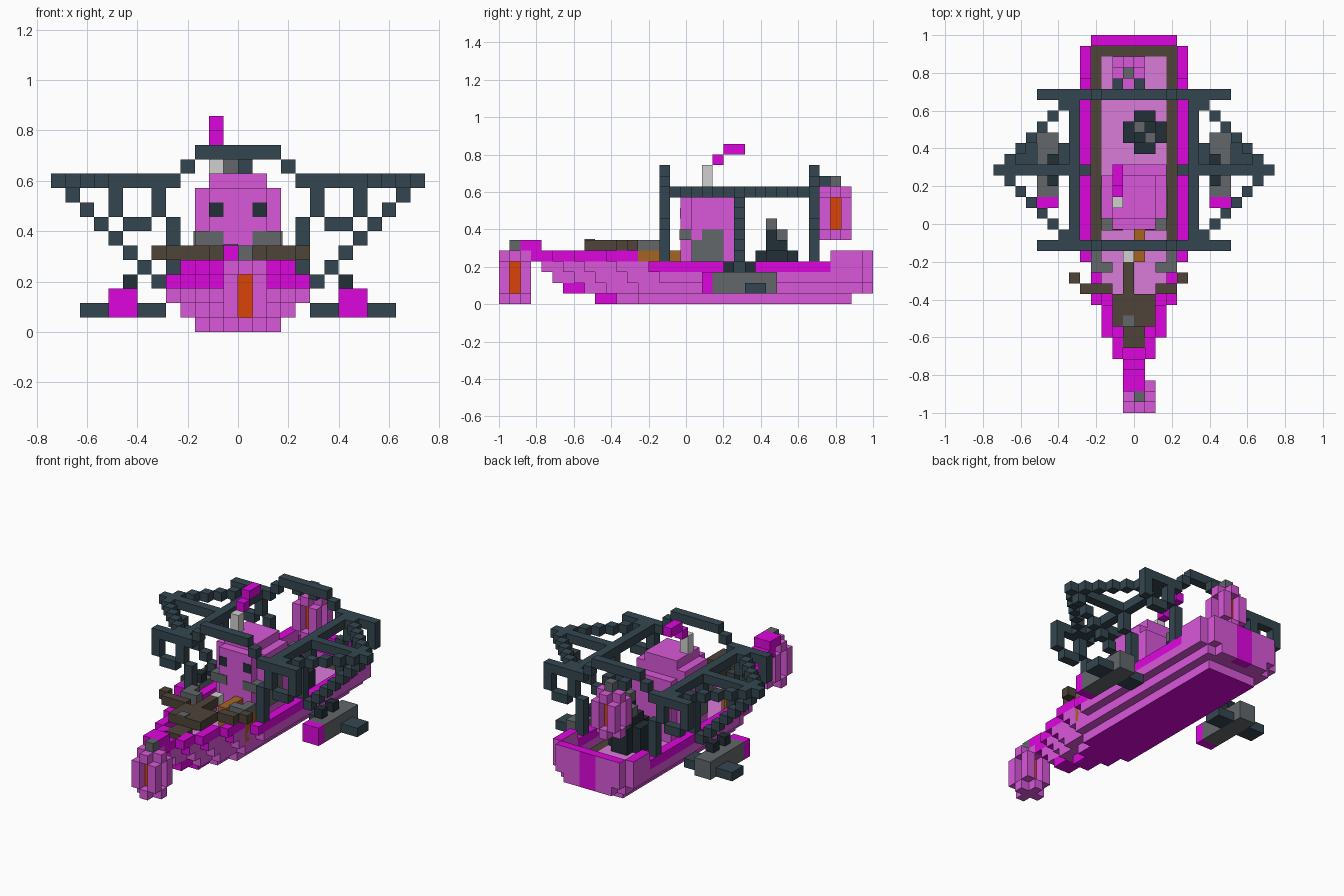
import bpy, bmesh

if "Cube" in bpy.data.objects:
    bpy.data.objects.remove(bpy.data.objects["Cube"], do_unlink=True)

V = 2 / 35  # size of one block


def lin(c):
    c /= 255
    return c / 12.92 if c <= 0.04045 else ((c + 0.055) / 1.055) ** 2.4


COLOURS = {
    "purple": (218, 88, 218), "magenta": (222, 6, 222), "pale_purple": (218, 124, 218),
    "slate": (52, 70, 80), "black": (34, 46, 55), "grey": (98, 103, 106),
    "pale_grey": (208, 208, 208), "brown": (78, 68, 57), "orange": (218, 68, 10),
    "ochre": (166, 100, 36)}
MATS = {}
for key, rgb in COLOURS.items():
    m = bpy.data.materials.new(key)
    m.use_nodes = True
    col = [lin(c) for c in rgb] + [1]
    m.diffuse_color = col
    m.node_tree.nodes["Principled BSDF"].inputs["Base Color"].default_value = col
    MATS[key] = m


def build(name, boxes, rule=None):
    """boxes: (x0, x1, y0, y1, z0, z1, colour) in blocks, y counted from the bow."""
    bm = bmesh.new()
    used = []

    def slot(c):
        if c not in used:
            used.append(c)
        return used.index(c)

    for x0, x1, y0, y1, z0, z1, c in boxes:
        r = bmesh.ops.create_cube(bm, size=1)
        for v in r["verts"]:
            v.co = ((x0 + x1) / 2 + v.co.x * (x1 - x0),
                    (y0 + y1) / 2 + v.co.y * (y1 - y0) - 17.5,
                    (z0 + z1) / 2 + v.co.z * (z1 - z0))
            v.co *= V
        for f in {f for v in r["verts"] for f in v.link_faces}:
            f.normal_update()
            f.material_index = slot(rule(f.normal, c) if rule else c)
    me = bpy.data.meshes.new(name)
    bm.to_mesh(me)
    bm.free()
    for c in used:
        me.materials.append(MATS[c])
    ob = bpy.data.objects.new(name, me)
    bpy.context.collection.objects.link(ob)
    return ob


def both(boxes):
    return boxes + [(-b[1], -b[0]) + tuple(b[2:]) for b in boxes]


# Hull: stepped layers, each starting further aft the lower it lies
STEPS = [(3, 1), (5, 2), (7, 3), (10, 4), (13, 5)]


def spans(shift, wmax, end):
    steps = [(j + shift, w) for j, w in STEPS if w <= wmax]
    ends = [s[0] for s in steps[1:]] + [end]
    return [(a, b, w) for (a, w), b in zip(steps, ends)]


def layer(z, shift, wmax, end):
    return [(-w, w, a, b, z, z + 1, "magenta" if w == 1 else "purple")
            for a, b, w in spans(shift, wmax, end)]


def ring(z, shift, wmax, end, colour):
    boxes = []
    for a, b, w in spans(shift, wmax, end):
        wall = [(w - 1, w, a, b, z, z + 1, colour)]
        boxes += [(-1, 1, a, b, z, z + 1, colour)] if w == 1 else both(wall)
    return boxes


build("keel", layer(0, 6, 3, 33), lambda n, c: "magenta" if n.z < -0.5 else c)
build("hull", layer(1, 3, 4, 34) + ring(2, 2, 5, 34, "purple")
      + both([(1, 3, 34, 35, 1, 2, "purple"), (1, 4, 34, 35, 2, 3, "purple")]))
build("stern_panel", [(-1, 1, 34, 35, 1, 5, "magenta")])

# Gunwale: rim around the deck, higher at the bow and the stern
build("gunwale", ring(3, 1, 4, 14, "purple")
      + both([(4, 5, 14, 31, 3, 4, "magenta"), (4, 5, 31, 34, 3, 4, "purple"),
              (1, 4, 34, 35, 3, 4, "purple")]),
      lambda n, c: "magenta" if abs(n.x) < 0.5 and n.y < 0.5 else c)
build("bow_rim", ring(4, 0, 4, 13, "magenta") + [(-1, 1, 2, 4, 5, 6, "magenta")])
build("stern_rim", both([(4, 5, 31, 34, 4, 5, "purple"), (1, 4, 34, 35, 4, 5, "purple")]),
      lambda n, c: "magenta" if n.z > 0.5 or n.y < -0.5 else c)

# Sunken deck with dark border
build("deck", [(-3, 3, 12, 33, 2, 2.1, "pale_purple"), (-4, 4, 33, 34, 2, 2.1, "brown"),
               (-2, 2, 9, 12, 2, 2.1, "pale_purple")]
      + both([(3, 4, 15, 33, 2, 2.1, "brown")]))

# Rounded cabin with windows and side panels
build("cabin", [(-2, 2, 17, 22, 2.1, 10, "purple"), (-3, 3, 18, 22, 2.1, 10, "purple"),
                (-2, 2, 18, 22, 10, 11, "purple"), (-2, 3, 22, 23, 2.1, 9, "purple")])
build("cabin_windows", both([(1, 2, 16.95, 17, 8, 9, "black")]))
build("cabin_panels", both([(3, 3.1, 18, 21, 4, 6, "grey"), (3, 3.1, 19, 21, 6, 7, "grey"),
                            (1, 3, 16.9, 18, 6, 7, "grey")]))
build("chimney", [(-2, -1, 19, 20, 11, 13, "pale_grey")])
build("smoke", [(-2, -1, 20, 21, 13, 14, "magenta"), (-2, -1, 21, 23, 14, 15, "magenta")])

# Foredeck: crossed bow weapon on ochre supports
build("bow_weapon", [(-1, 1, 6, 8, 4, 5, "brown"), (-2, 2, 8, 11, 5, 6, "brown"),
                     (-1, 0, 11, 14, 5, 6, "brown"), (-1, 0, 8, 9, 6, 6.1, "grey"),
                     (-1, 0, 14, 15, 5, 6, "pale_grey"),
                     (-5, -2, 11, 12, 5, 6, "brown"), (2, 4, 11, 12, 5, 6, "brown"),
                     (-6, -5, 12, 13, 5, 6, "brown"), (4, 5, 12, 13, 5, 6, "brown")]
      + both([(2, 4, 13, 14, 5, 6, "grey"), (3, 4, 14, 15, 5, 6, "grey")]))
build("weapon_supports", both([(2, 4, 13, 14, 2.1, 5, "ochre"), (3, 4, 14, 15, 2.1, 5, "ochre")])
      + [(0, 1, 14, 17, 2.1, 5, "ochre")])

# Coal heap on the after deck
build("coal_heap", [(0, 2, 24, 28, 2.1, 5, "black"), (-1, 0, 25, 27, 2.1, 5, "black"),
                    (2, 3, 25, 27, 2.1, 5, "black"), (0, 2, 25, 27, 5, 6, "black"),
                    (0, 1, 26, 27, 6, 7, "grey"), (1, 2, 25, 26, 6, 7, "black"),
                    (1, 2, 25, 26, 7, 8, "grey")])


# Lanterns at bow and stern: glowing core inside four corner posts, cross-shaped caps
def lantern(name, cx, cy, z):
    b = [(cx, cx + 1, cy, cy + 1, z + 1, z + 4, "orange"),
         (cx, cx + 1, cy, cy + 1, z + 5, z + 6, "grey")]
    for h in (z, z + 4):
        b += [(cx - 1, cx + 2, cy, cy + 1, h, h + 1, "purple"),
              (cx, cx + 1, cy - 1, cy, h, h + 1, "purple"),
              (cx, cx + 1, cy + 1, cy + 2, h, h + 1, "purple")]
    for x in (cx - 1, cx + 1):
        for y in (cy - 1, cy + 1):
            b.append((x, x + 1, y, y + 1, z + 1, z + 4, "purple"))
    build(name, b)


lantern("bow_lantern", 0, 1, 0)
lantern("stern_lantern", -1, 31, 6)
build("lantern_hooks", [(-2, -1, 30, 31, 11, 12, "slate"), (0, 1, 30, 31, 11, 12, "slate")])

# Overhead frame: two arches, posts, long rails and end loops
for name, y in (("front_arch", 15), ("rear_arch", 29)):
    half = [(3, 4, 11, 12), (4, 9, 10, 11), (8, 9, 8, 10), (6, 8, 7, 8), (5, 6, 8, 10), (4, 5, 4, 8)]
    build(name, both([(a, b, y, y + 1, c, d, "slate") for a, b, c, d in half])
          + [(-3, 3, y, y + 1, 12, 13, "slate")])
build("frame_rails", both([(5, 6, 16, 29, 10, 11, "slate"),
                           (5, 6, 22, 23, 8, 10, "slate"), (4, 5, 22, 23, 4, 8, "slate")]))

# Side wings: pointed rails of blocks, cross spar and diagonal strut
wing = [(6, 13, 22, 23, 10, 11, "slate")]
for i in range(6):
    wing += [(6 + i, 7 + i, y, y + 1, 10, 11, "slate") for y in (28 - i, 16 + i)]
build("wing_rails", both(wing))
strut = [(5 + i, 6 + i, 22, 23, 3 + i, 4 + i, "slate") for i in range(7)]
build("wing_struts", both(strut))

# Outrigger pods with fins
build("pods", both([(7, 9, 20, 26, 1, 3, "grey"), (7, 9, 19, 20, 1, 3, "magenta"),
                    (7, 8, 21, 22, 3, 4, "black"), (7, 8, 23, 24, 3, 4, "black")]))
build("pod_fins", both([(9, 11, 23, 25, 1, 2, "slate"), (5, 7, 23, 25, 1, 2, "slate")]))
